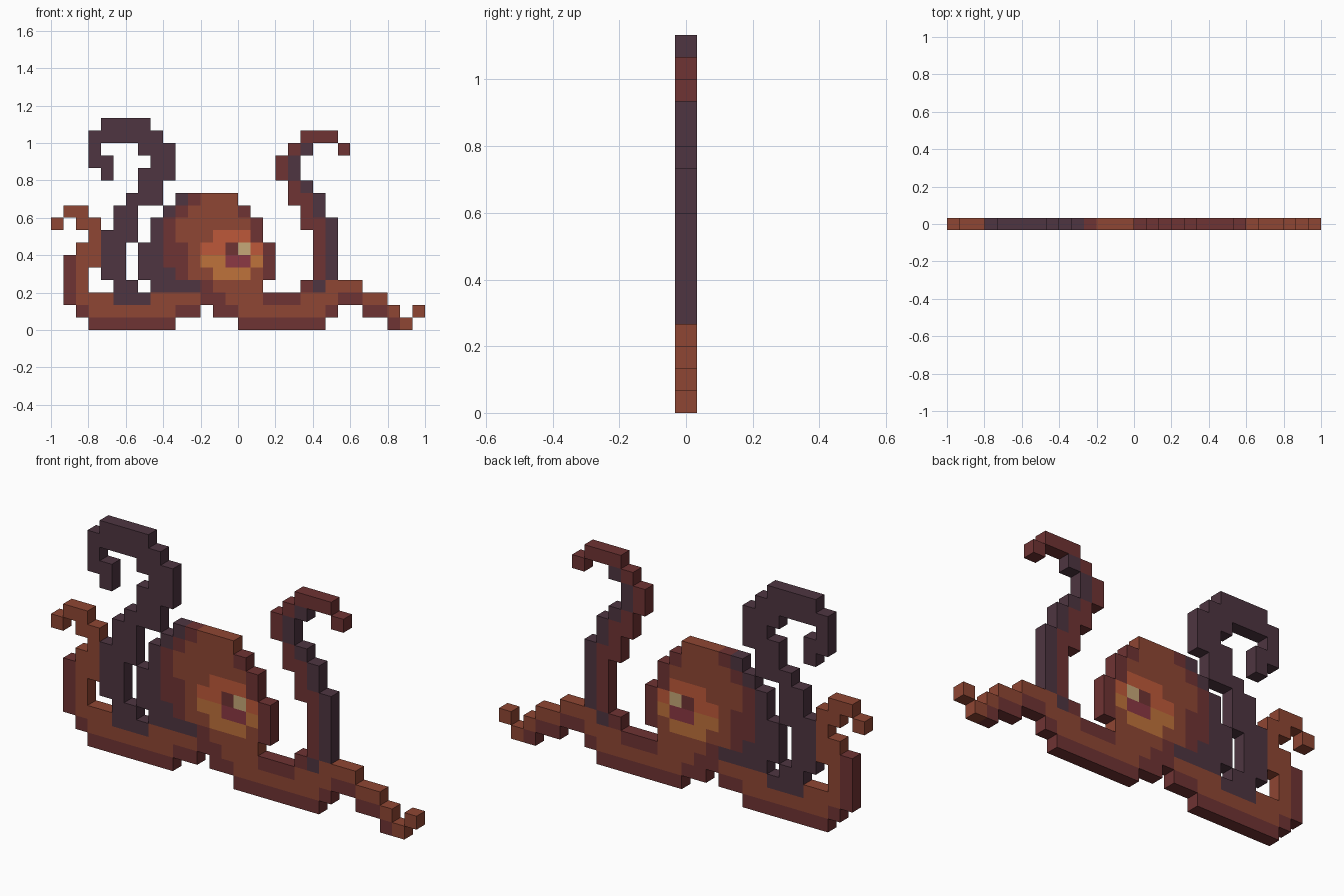
import bpy, bmesh

if "Cube" in bpy.data.objects:
    bpy.data.objects.remove(bpy.data.objects["Cube"])

CELL = 2 / 30  # side of one square block

COLOURS = {
    "P": ("dark_plum", "4E3541"),
    "M": ("maroon", "6F3333"),
    "B": ("rust_brown", "8F4633"),
    "O": ("burnt_orange", "BE593A"),
    "Y": ("amber", "BF723B"),
    "T": ("pale_tan", "C6A878"),
    "C": ("crimson", "8C3843"),
}


def linear(hex_pair):
    v = int(hex_pair, 16) / 255
    return v / 12.92 if v < 0.04045 else ((v + 0.055) / 1.055) ** 2.4


def make_material(name, code):
    rgba = [linear(code[i:i + 2]) for i in (0, 2, 4)] + [1]
    mat = bpy.data.materials.new(name)
    mat.use_nodes = True
    mat.diffuse_color = rgba
    bsdf = mat.node_tree.nodes["Principled BSDF"]
    bsdf.inputs["Base Color"].default_value = rgba
    bsdf.inputs["Roughness"].default_value = 0.9
    return mat


MATS = {key: make_material(*val) for key, val in COLOURS.items()}


def block_part(name, col, top, rows):
    """Slab of blocks: rows run downwards from block row `top`, starting at column `col`."""
    used = sorted(set("".join(rows)) - {"."})
    bm = bmesh.new()
    for r, row in enumerate(rows):
        for c, key in enumerate(row):
            if key == ".":
                continue
            x, z = (col + c - 15) * CELL, (top - r) * CELL
            corners = [(x, z), (x + CELL, z), (x + CELL, z + CELL), (x, z + CELL)]
            face = bm.faces.new([bm.verts.new((px, 0, pz)) for px, pz in corners])
            face.material_index = used.index(key)
    bmesh.ops.remove_doubles(bm, verts=bm.verts[:], dist=CELL / 10)
    mesh = bpy.data.meshes.new(name)
    bm.to_mesh(mesh)
    bm.free()
    for key in used:
        mesh.materials.append(MATS[key])
    obj = bpy.data.objects.new(name, mesh)
    bpy.context.collection.objects.link(obj)
    # One block of thickness, centred on y = 0
    solid = obj.modifiers.new("thickness", "SOLIDIFY")
    solid.thickness = CELL
    solid.offset = 0


# Tall hooked arm
block_part("right_tall_arm", 3, 16, [
    ".PPPP",
    "PPPPPP",
    "P...PPP",
    "PP...PP",
    ".P..PPP",
    "....PP",
    "...PPP",
    "..PP",
    "..PP",
    ".PPP",
    ".PP",
    ".PP",
    ".PP",
    "..PP",
    "..PPP",
])

# Short curled arm at the outer edge
block_part("right_curled_arm", 0, 9, [
    ".BB",
    "B.BB",
    "...B",
    "..BB",
    ".MBB",
    ".MB",
    ".MB",
    ".MBBB",
])

# Ground arm that carries the two arms above
block_part("right_ground_arm", 2, 2, [
    "......BBBB",
    "MBBBBBBBMM",
    ".MMMMMMM",
])

# Rounded head with an opening for the eye
block_part("head", 7, 10, [
    "...PMBBB",
    "..PMBBBBM",
    ".PMBBBBBBM",
    ".PMBBB...M",
    "PPMMB.....M",
    "PPMMB.....M",
    "PPPMBB...BM",
    ".PPPPMBBBB",
])

# Eye with lids, pupil and highlight
block_part("eye", 12, 7, [
    ".OOO",
    "OOMTO",
    "YYCCY",
    ".YYY",
])

# Slim raised arm
block_part("left_raised_arm", 18, 15, [
    "..MMM",
    ".MP..M",
    "MP",
    "MP",
    ".MP",
    ".MMP",
    "..MP",
    "..MMP",
    "...MP",
    "...MP",
    "...MP",
    "...MP",
    "..MP",
])

# Ground arm trailing off to a curled tip
block_part("left_ground_arm", 12, 3, [
    "..........BBB",
    "MMBBBMMMBBBMMBB",
    ".MMBBBBBBBM..MMB.B",
    "...MMMMMMM.....MB",
])
